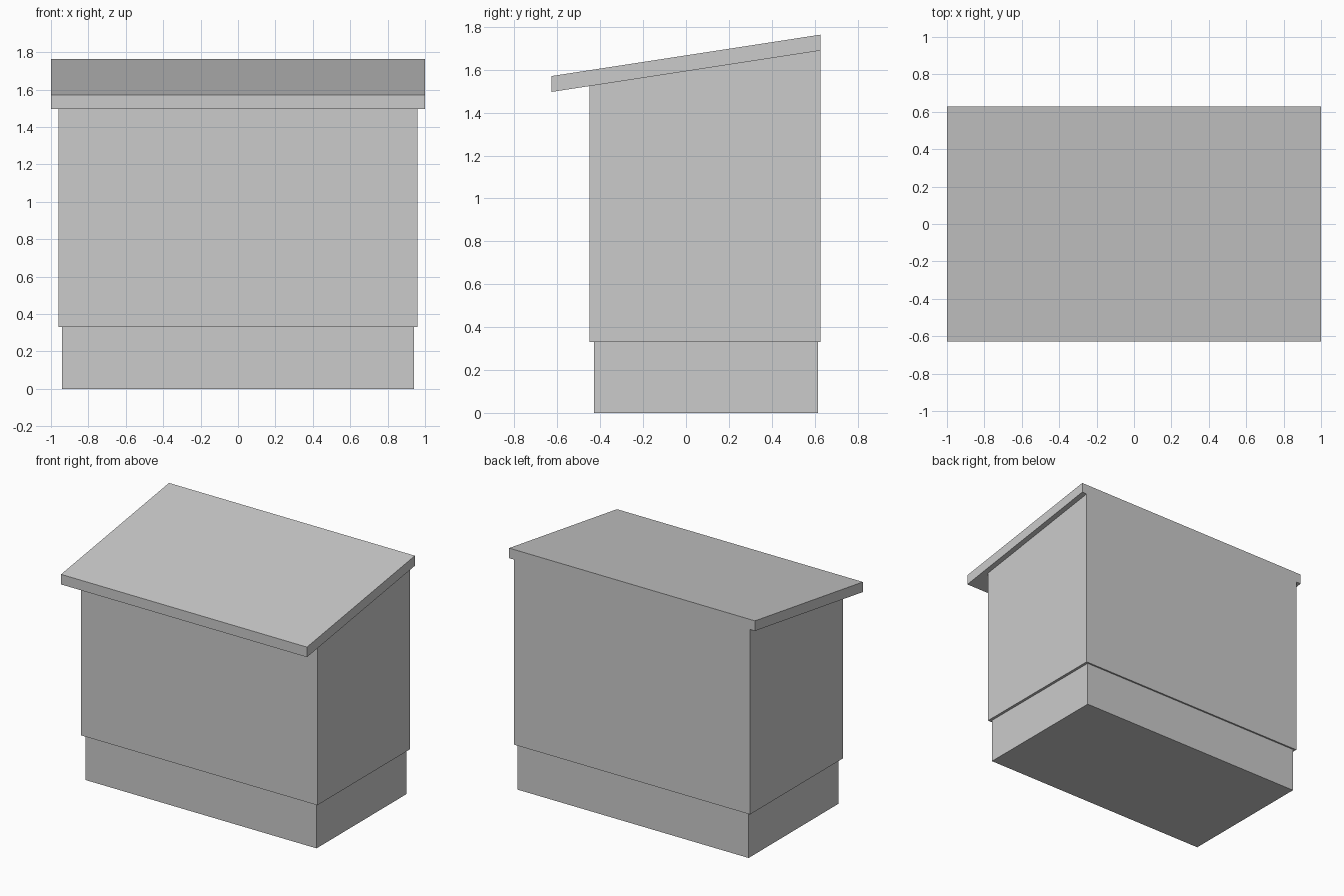
import bpy
import bmesh

cube = bpy.data.objects.get("Cube")
if cube:
    bpy.data.objects.remove(cube, do_unlink=True)

grey = bpy.data.materials.new("plain_grey")
grey.use_nodes = True
colour = (0.6, 0.6, 0.6, 1)
grey.diffuse_color = colour
grey.node_tree.nodes["Principled BSDF"].inputs["Base Color"].default_value = colour

FRONT, BACK = -0.627, 0.627   # roof edges
EAVE, RIDGE = 1.497, 1.69     # underside heights of the roof


def underside(y):
    """Height of the sloping roof underside at depth y."""
    return EAVE + (RIDGE - EAVE) * (y - FRONT) / (BACK - FRONT)


def extrude_side(name, half_width, profile):
    """Extrude a (y, z) side profile across the full width."""
    bm = bmesh.new()
    face = bm.faces.new([bm.verts.new((-half_width, y, z)) for y, z in profile])
    result = bmesh.ops.extrude_face_region(bm, geom=[face])
    verts = [v for v in result["geom"] if isinstance(v, bmesh.types.BMVert)]
    bmesh.ops.translate(bm, verts=verts, vec=(2 * half_width, 0, 0))
    bmesh.ops.recalc_face_normals(bm, faces=bm.faces)
    mesh = bpy.data.meshes.new(name)
    bm.to_mesh(mesh)
    bm.free()
    mesh.materials.append(grey)
    obj = bpy.data.objects.new(name, mesh)
    bpy.context.collection.objects.link(obj)
    return obj


# Recessed plinth
extrude_side("base", 0.94, [(-0.43, 0), (0.615, 0), (0.615, 0.33), (-0.43, 0.33)])

# Main box with a sloping top that meets the roof
extrude_side("body", 0.96, [(-0.45, 0.33), (BACK, 0.33),
                            (BACK, underside(BACK)), (-0.45, underside(-0.45))])

# Slanted roof slab overhanging the front and sides
THICK = 0.074
extrude_side("roof", 1.0, [(FRONT, EAVE), (BACK, RIDGE),
                           (BACK, RIDGE + THICK), (FRONT, EAVE + THICK)])
